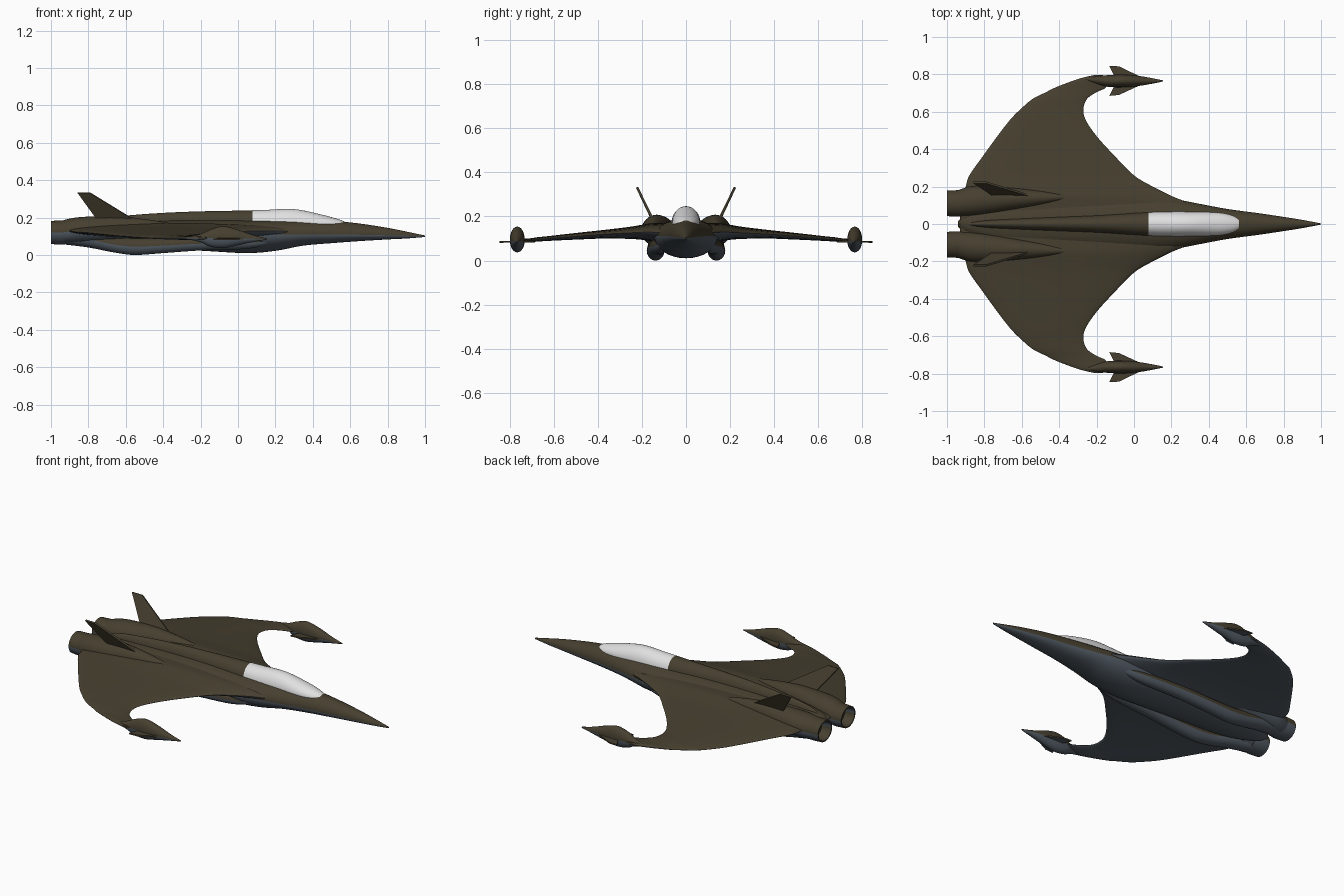
import bpy, bmesh, math
from mathutils import Vector

if "Cube" in bpy.data.objects:
    bpy.data.objects.remove(bpy.data.objects["Cube"])


def material(name, rgb):
    mat = bpy.data.materials.new(name)
    mat.use_nodes = True
    colour = (*rgb, 1)
    mat.diffuse_color = colour
    shader = mat.node_tree.nodes["Principled BSDF"]
    shader.inputs["Base Color"].default_value = colour
    shader.inputs["Roughness"].default_value = 0.7
    return mat


MATERIALS = [material("dark olive", (0.062, 0.05, 0.029)),
             material("slate grey", (0.08, 0.1, 0.122)),
             material("canopy grey", (0.75, 0.75, 0.75))]
OLIVE, GREY, CANOPY = range(len(MATERIALS))


# Colour rules: undersides are grey, everything else olive
def two_tone(centre, normal):
    return GREY if normal.z < -0.05 else OLIVE


def all_olive(centre, normal):
    return OLIVE


def spine_rule(centre, normal):
    return CANOPY if 0.08 < centre.x < 0.56 else OLIVE


def finish(name, bm, rule, mirrored=False):
    bmesh.ops.recalc_face_normals(bm, faces=bm.faces)
    bm.normal_update()
    for face in bm.faces:
        face.material_index = rule(face.calc_center_median(), face.normal)
    mesh = bpy.data.meshes.new(name)
    bm.to_mesh(mesh)
    bm.free()
    for mat in MATERIALS:
        mesh.materials.append(mat)
    obj = bpy.data.objects.new(name, mesh)
    bpy.context.collection.objects.link(obj)
    bpy.ops.object.select_all(action="DESELECT")
    obj.select_set(True)
    bpy.context.view_layer.objects.active = obj
    bpy.ops.object.shade_smooth_by_angle(angle=math.radians(40))
    if mirrored:
        mod = obj.modifiers.new("both sides", "MIRROR")
        mod.use_axis = (False, True, False)
        mod.use_clip = False
    return obj


def smooth_stations(stations, steps):
    """Catmull-Rom interpolation through station tuples."""
    pts = [Vector(s) for s in stations]
    out = []
    last = len(pts) - 1
    for i in range(last):
        a, b, c, d = pts[max(i - 1, 0)], pts[i], pts[i + 1], pts[min(i + 2, last)]
        for k in range(steps):
            t = k / steps
            out.append(b + (c - a) * (t / 2) + (a * 2 - b * 5 + c * 4 - d) * (t * t / 2)
                       + (b * 3 - a - c * 3 + d) * (t ** 3 / 2))
    return out + [pts[-1]]


def loft(name, stations, ring, rule=two_tone, mirrored=False, steps=5, sides=32):
    bm = bmesh.new()
    rings = []
    for station in smooth_stations(stations, steps):
        angles = [math.tau * i / sides for i in range(sides)]
        rings.append([bm.verts.new(ring(station, math.cos(a), math.sin(a))) for a in angles])
    for first, second in zip(rings, rings[1:]):
        for i in range(sides):
            j = (i + 1) % sides
            bm.faces.new((first[i], first[j], second[j], second[i]))
    bm.faces.new(rings[0])
    bm.faces.new(rings[-1])
    return finish(name, bm, rule, mirrored)


def body_ring(s, c, n):
    # Station: x, y, middle z, half width, height above, depth below
    x, y, z, width, up, down = s
    return (x, y + width * c, z + n * (up if n > 0 else down))


def wing_ring(s, c, n):
    # Station: y, leading x, trailing x, middle z, half thickness
    y, lead, trail, z, thick = s
    return ((lead + trail) / 2 + (lead - trail) / 2 * c, y, z + thick * n)


def plate(name, corners, offset, rule):
    """Thin solid fin with mirrored twin."""
    bm = bmesh.new()
    offset = Vector(offset)
    near = [bm.verts.new(Vector(p) - offset) for p in corners]
    far = [bm.verts.new(Vector(p) + offset) for p in corners]
    bm.faces.new(near)
    bm.faces.new(far)
    for i in range(len(near)):
        j = (i + 1) % len(near)
        bm.faces.new((near[i], near[j], far[j], far[i]))
    return finish(name, bm, rule, True)


# Fuselage from needle nose to tail tip
loft("fuselage", [
    (1, 0, .1, .003, .004, .004),
    (.9, 0, .103, .022, .022, .015),
    (.8, 0, .105, .038, .04, .022),
    (.65, 0, .108, .06, .06, .034),
    (.5, 0, .11, .08, .073, .047),
    (.35, 0, .11, .108, .078, .06),
    (.2, 0, .11, .135, .08, .088),
    (.05, 0, .11, .145, .08, .1),
    (-.15, 0, .11, .145, .08, .09),
    (-.4, 0, .11, .14, .075, .075),
    (-.7, 0, .11, .12, .06, .065),
    (-.88, 0, .11, .06, .045, .045),
    (-.94, 0, .11, .015, .015, .015)], body_ring)

# Canopy bubble flowing back into the dorsal spine
loft("canopy_and_spine", [
    (.58, 0, .16, .01, .012, .01),
    (.54, 0, .16, .04, .03, .02),
    (.45, 0, .165, .06, .05, .03),
    (.3, 0, .165, .066, .08, .03),
    (.15, 0, .165, .066, .076, .03),
    (0, 0, .165, .06, .072, .03),
    (-.2, 0, .16, .048, .073, .03),
    (-.4, 0, .155, .04, .07, .03),
    (-.6, 0, .145, .032, .065, .03),
    (-.8, 0, .13, .022, .055, .03),
    (-.94, 0, .11, .006, .02, .01)], body_ring, spine_rule, steps=8)

# Crescent wings sweeping forward at the tips
loft("wing", [
    (0, .33, -.93, .125, .045),
    (.1, .3, -.93, .125, .045),
    (.15, .2, -.92, .128, .042),
    (.2, .1, -.9, .128, .034),
    (.26, .0, -.88, .125, .027),
    (.36, -.1, -.81, .12, .02),
    (.47, -.2, -.73, .112, .016),
    (.56, -.26, -.66, .105, .013),
    (.62, -.27, -.6, .1, .011),
    (.67, -.25, -.54, .096, .01),
    (.705, -.2, -.47, .092, .009),
    (.73, -.15, -.42, .09, .009),
    (.775, -.14, -.3, .09, .009),
    (.797, -.17, -.21, .09, .006)], wing_ring, mirrored=True, sides=40)

# Engine humps on the upper rear deck
loft("engine_hump", [
    (-.33, .145, .158, .006, .006, .01),
    (-.5, .14, .15, .038, .042, .04),
    (-.65, .135, .14, .06, .067, .06),
    (-.8, .128, .135, .076, .07, .068),
    (-.88, .122, .128, .078, .07, .066),
    (-.94, .112, .12, .069, .064, .06)], body_ring, mirrored=True)

# Open exhaust nozzles
loft("nozzle", [
    (-.9, .11, .12, .066, .06, .06),
    (-.94, .11, .12, .071, .065, .065),
    (-1, .11, .12, .068, .062, .062),
    (-1, .11, .12, .06, .055, .055),
    (-.9, .11, .12, .05, .045, .045)], body_ring, mirrored=True, steps=1)

# Lower nacelles along the belly
loft("lower_nacelle", [
    (.2, .1, .075, .01, .01, .01),
    (.05, .115, .065, .03, .03, .032),
    (-.2, .13, .06, .036, .04, .036),
    (-.4, .138, .05, .038, .04, .04),
    (-.55, .138, .045, .04, .045, .045),
    (-.66, .135, .055, .04, .045, .042),
    (-.8, .125, .085, .045, .045, .045),
    (-.92, .112, .105, .05, .04, .05)], body_ring, mirrored=True)

# Canted tail fins
plate("tail_fin", [
    (-.55, .15, .185), (-.79, .222, .332), (-.857, .222, .332),
    (-.765, .16, .205), (-.74, .15, .18)], (0, .005, -.002), all_olive)

# Wingtip pods with their fins
loft("wingtip_pod", [
    (.155, .765, .085, .003, .003, .003),
    (.08, .765, .087, .018, .02, .018),
    (.0, .765, .09, .03, .045, .038),
    (-.08, .765, .092, .034, .062, .055),
    (-.15, .765, .09, .03, .045, .045),
    (-.2, .77, .09, .02, .022, .022),
    (-.26, .775, .09, .006, .008, .008)], body_ring, mirrored=True, sides=24)

plate("pod_outer_fin", [
    (.06, .775, .086), (-.08, .843, .084), (-.132, .845, .084), (-.1, .78, .086)],
    (0, 0, .004), two_tone)
plate("pod_inner_fin", [
    (.05, .75, .086), (-.08, .69, .086), (-.132, .685, .086), (-.1, .75, .086)],
    (0, 0, .004), two_tone)
